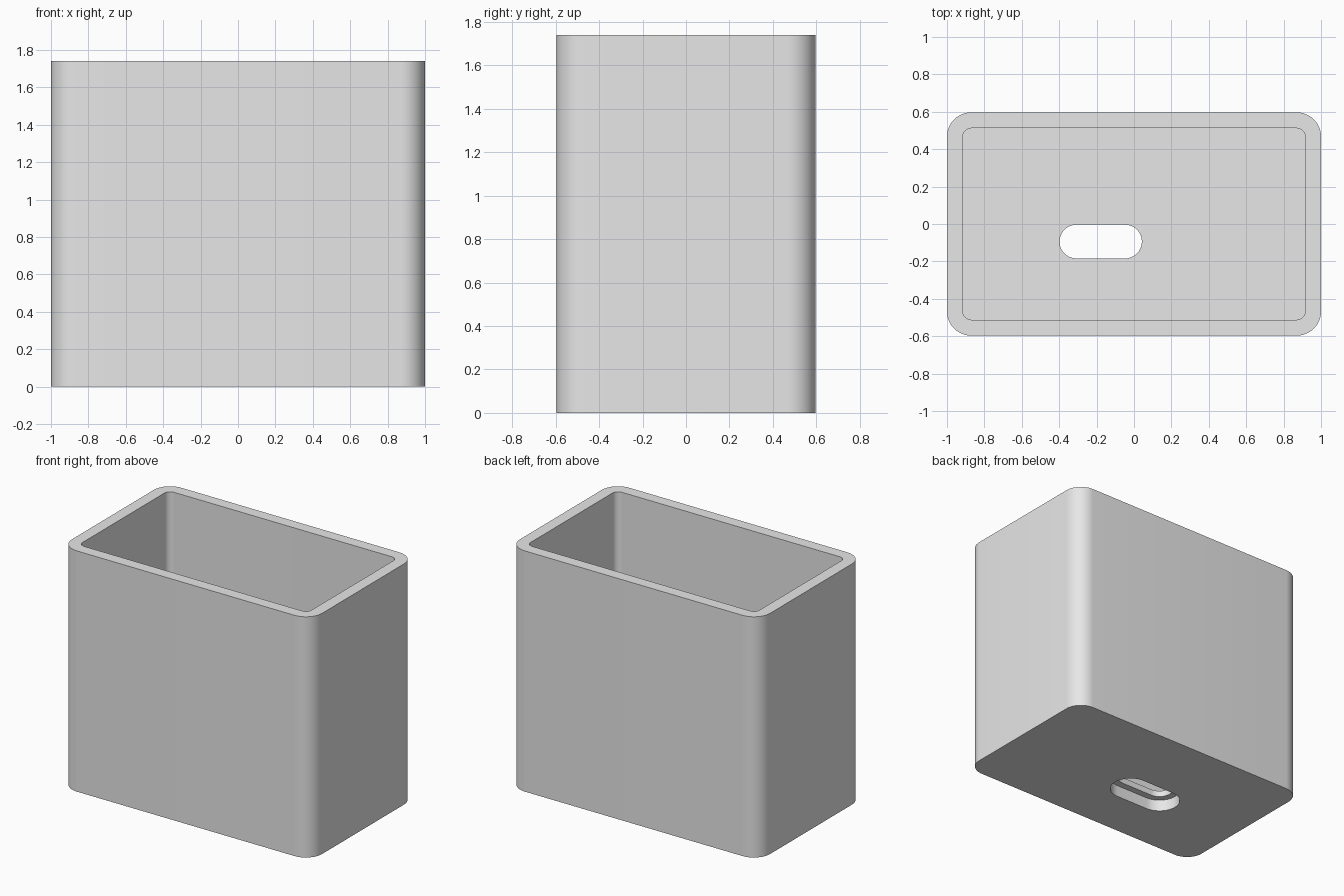
import bpy
import bmesh
from math import cos, sin, pi

cube = bpy.data.objects.get("Cube")
if cube:
    bpy.data.objects.remove(cube, do_unlink=True)

HEIGHT = 1.74
WALL = 0.085
FLOOR = 0.13
LEDGE = 0.085          # depth of the recess under the floor
HALF_X, HALF_Y, CORNER = 1.0, 0.597, 0.13
SLOT = (-0.178, -0.094)
SLOT_X, SLOT_R, RECESS = 0.22, 0.09, 0.05
STEPS = 12


def rounded_ring(bm, hx, hy, radius, z, centre=(0, 0)):
    """Ring of vertices along a rounded rectangle."""
    ring = []
    for corner, (sx, sy) in enumerate([(1, 1), (-1, 1), (-1, -1), (1, -1)]):
        for i in range(STEPS + 1):
            a = (corner + i / STEPS) * pi / 2
            x = centre[0] + sx * (hx - radius) + radius * cos(a)
            y = centre[1] + sy * (hy - radius) + radius * sin(a)
            ring.append(bm.verts.new((x, y, z)))
    return ring


def outer(bm, z, inset=0):
    return rounded_ring(bm, HALF_X - inset, HALF_Y - inset, CORNER - inset, z)


def slot(bm, z, grow=0):
    return rounded_ring(bm, SLOT_X + grow, SLOT_R + grow, SLOT_R + grow, z, SLOT)


# Box with a stepped slot: one closed loft through all the rims
bm = bmesh.new()
rings = [
    outer(bm, 0), outer(bm, HEIGHT),
    outer(bm, HEIGHT, WALL), outer(bm, FLOOR, WALL),
    slot(bm, FLOOR), slot(bm, LEDGE),
    slot(bm, LEDGE, RECESS), slot(bm, 0, RECESS),
]
for k, a in enumerate(rings):
    b = rings[(k + 1) % len(rings)]
    for i in range(len(a)):
        j = (i + 1) % len(a)
        bm.faces.new((a[i], a[j], b[j], b[i]))
bmesh.ops.remove_doubles(bm, verts=bm.verts, dist=0.0001)
bmesh.ops.recalc_face_normals(bm, faces=bm.faces)

mesh = bpy.data.meshes.new("open_box")
bm.to_mesh(mesh)
bm.free()
box = bpy.data.objects.new("open_box", mesh)
bpy.context.collection.objects.link(box)

# Plain grey material
grey = bpy.data.materials.new("light_grey")
grey.use_nodes = True
colour = (0.8, 0.8, 0.8, 1)
grey.diffuse_color = colour
grey.node_tree.nodes["Principled BSDF"].inputs["Base Color"].default_value = colour
mesh.materials.append(grey)

# Smooth corners, sharp rims
bpy.ops.object.select_all(action="DESELECT")
box.select_set(True)
bpy.context.view_layer.objects.active = box
bpy.ops.object.shade_smooth_by_angle()
